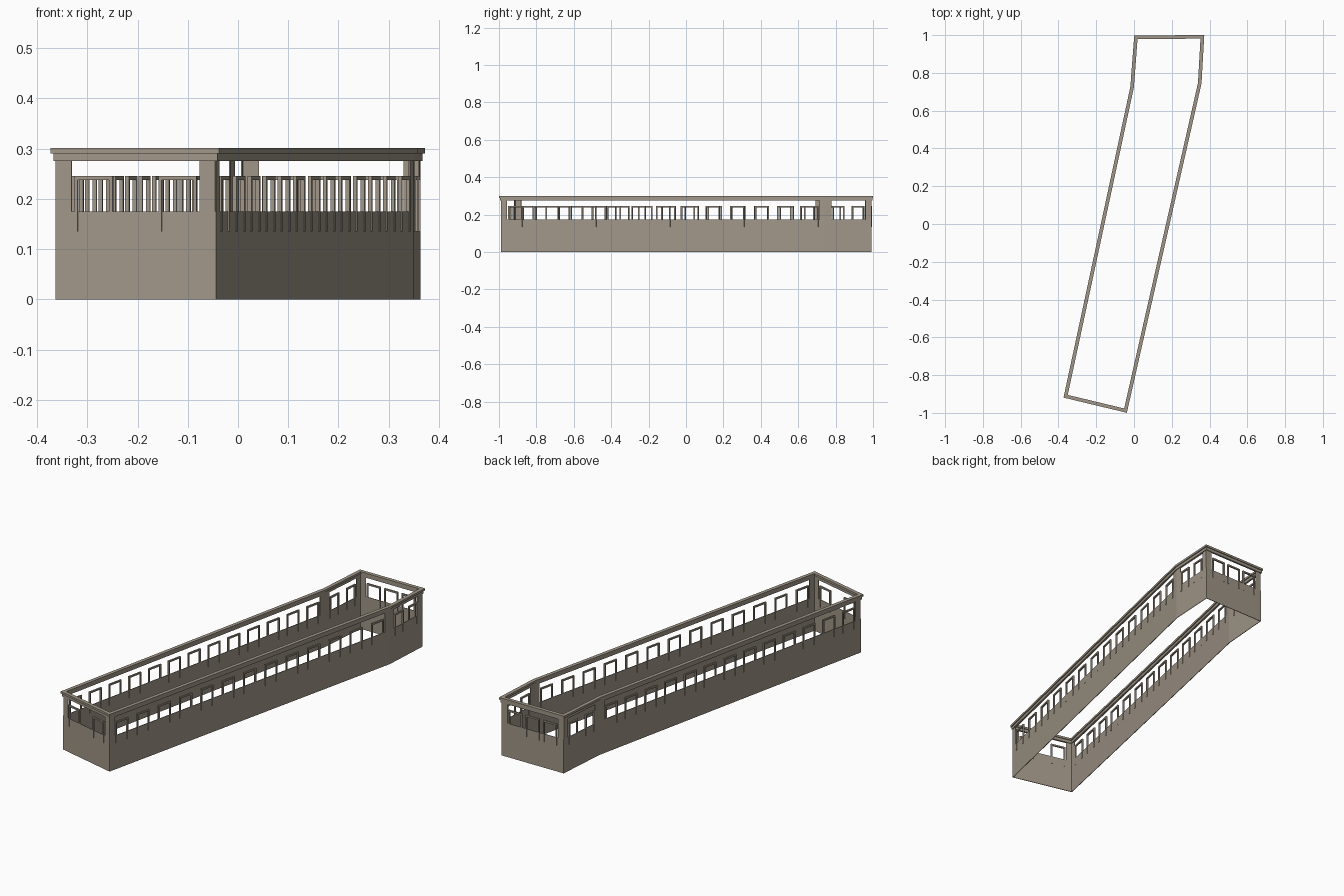
import bpy, bmesh
from mathutils import Vector

cube = bpy.data.objects.get("Cube")
if cube:
    bpy.data.objects.remove(cube, do_unlink=True)

stone = bpy.data.materials.new("warm_grey_stone")
stone.use_nodes = True
colour = (0.35, 0.305, 0.245, 1)
stone.diffuse_color = colour
stone.node_tree.nodes["Principled BSDF"].inputs["Base Color"].default_value = colour

# Plan of the wall centre line, counter-clockwise from the front left corner
PLAN = [Vector(p) for p in ((-0.362, -0.912), (-0.045, -0.988), (0.348, 0.745),
                            (0.362, 0.991), (0.01, 0.988), (-0.01, 0.725))]
SIDES = ["front", "right_long", "right_short", "back", "left_short", "left_long"]
HOOPS = [2, 13, 2, 3, 2, 13]
SILL, HEAD, POST = 0.175, 0.275, 0.032


def finish(name, bm):
    bmesh.ops.recalc_face_normals(bm, faces=bm.faces)
    mesh = bpy.data.meshes.new(name)
    bm.to_mesh(mesh)
    bm.free()
    mesh.materials.append(stone)
    obj = bpy.data.objects.new(name, mesh)
    bpy.context.collection.objects.link(obj)
    return obj


def offset(i, dist):
    """Mitred corner of the plan moved outwards."""
    p = PLAN[i]
    a = (p - PLAN[i - 1]).normalized()
    b = (PLAN[(i + 1) % len(PLAN)] - p).normalized()
    na, nb = Vector((a.y, -a.x)), Vector((b.y, -b.x))
    return p + (na + nb) * dist / (1 + na.dot(nb))


def ring(name, half, z0, z1):
    """Rectangular band swept round the plan."""
    bm = bmesh.new()
    loops = []
    for i in range(len(PLAN)):
        section = ((half, z0), (half, z1), (-half, z1), (-half, z0))
        loops.append([bm.verts.new((*offset(i, d), z)) for d, z in section])
    for i, loop in enumerate(loops):
        prev = loops[i - 1]
        for k in range(4):
            bm.faces.new((prev[k - 1], prev[k], loop[k], loop[k - 1]))
    return finish(name, bm)


def add_box(bm, start, along, s0, s1, half, z0, z1):
    """Box on a wall line, between distances s0 and s1."""
    out = Vector((along.y, -along.x)) * half
    verts = []
    for z in (z0, z1):
        for s, side in ((s0, 1), (s1, 1), (s1, -1), (s0, -1)):
            verts.append(bm.verts.new((*(start + along * s + out * side), z)))
    bm.faces.new(verts[:4])
    bm.faces.new(verts[4:])
    for k in range(4):
        n = (k + 1) % 4
        bm.faces.new((verts[k], verts[n], verts[n + 4], verts[k + 4]))


# Continuous bands: solid wall, head beam and overhanging cap
ring("lower_wall", 0.0015, 0, SILL)
ring("head_beam", 0.005, HEAD, 0.29)
ring("top_cap", 0.0095, 0.29, 0.301)

for i, side in enumerate(SIDES):
    start, end = PLAN[i], PLAN[(i + 1) % len(PLAN)]
    length = (end - start).length
    along = (end - start).normalized()

    # Flat posts at both ends of the opening
    bm = bmesh.new()
    add_box(bm, start, along, 0, POST, 0.0015, SILL, HEAD)
    add_box(bm, start, along, length - POST, length, 0.0015, SILL, HEAD)
    finish(side + "_posts", bm)

    # Evenly spaced upright hoops straddling the wall
    bm = bmesh.new()
    width = 0.065 if "short" in side else 0.078
    first = POST + 0.006
    pitch = (length - 2 * first - width) / (HOOPS[i] - 1)
    bar, half = 0.007, 0.004
    for k in range(HOOPS[i]):
        s = first + k * pitch
        add_box(bm, start, along, s, s + bar, half, 0.135, 0.238)
        add_box(bm, start, along, s + width - bar, s + width, half, 0.135, 0.238)
        add_box(bm, start, along, s, s + width, half, 0.238, 0.246)
    finish(side + "_hoops", bm)
